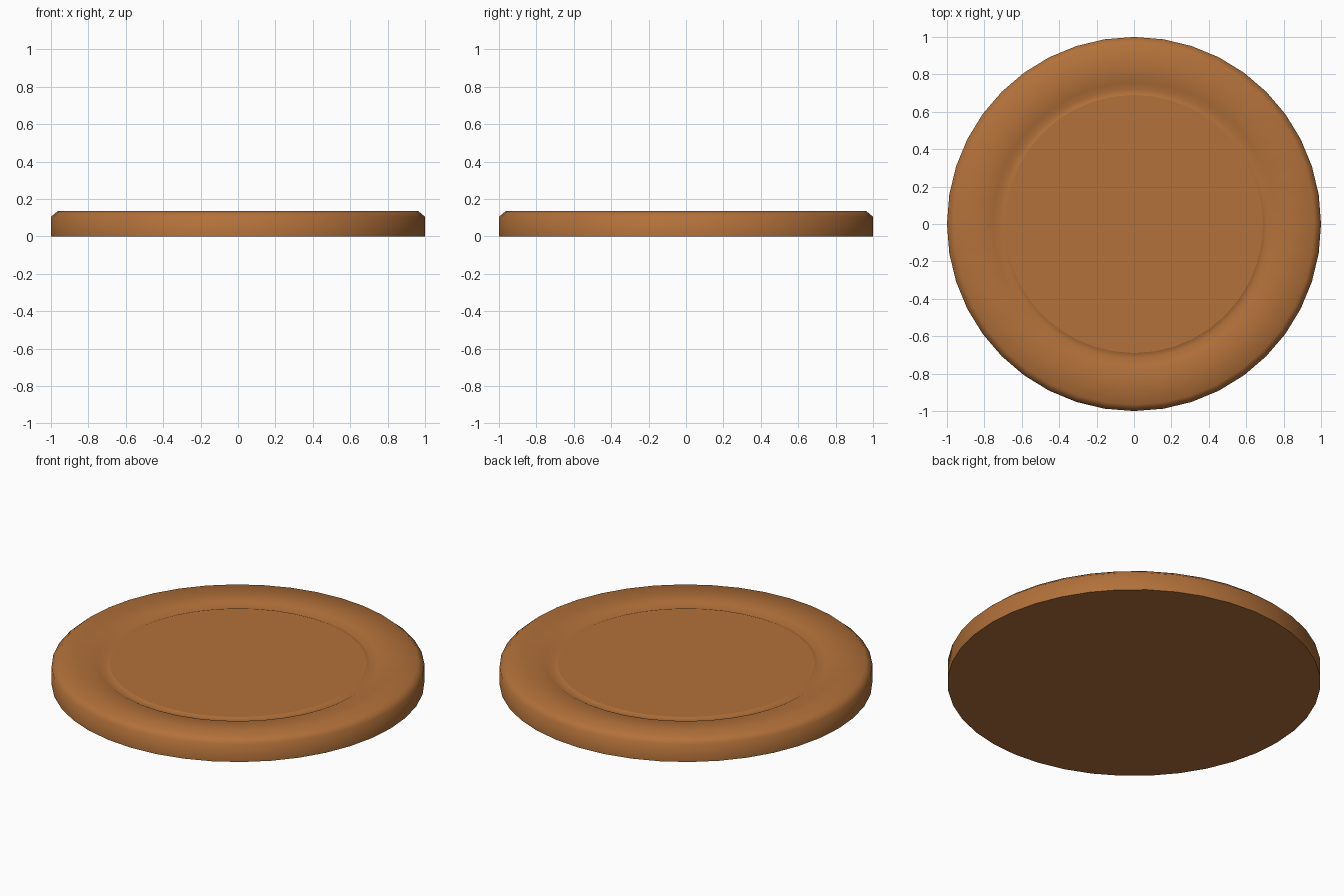
import bpy, bmesh, math

if "Cube" in bpy.data.objects:
    bpy.data.objects.remove(bpy.data.objects["Cube"])

SIDES = 40
# Lathe profile (radius, height): side wall, chamfered lip, dished rim, groove, centre disc
PROFILE = [(1.0, 0.0), (1.0, 0.105), (0.965, 0.135), (0.755, 0.128),
           (0.72, 0.110), (0.69, 0.121)]

bm = bmesh.new()
rings = []
for r, z in PROFILE:
    rings.append([bm.verts.new((r * math.cos(2 * math.pi * i / SIDES),
                                r * math.sin(2 * math.pi * i / SIDES), z))
                  for i in range(SIDES)])
for low, high in zip(rings, rings[1:]):
    for i in range(SIDES):
        j = (i + 1) % SIDES
        bm.faces.new((low[i], low[j], high[j], high[i]))
bm.faces.new(rings[-1])              # centre disc
bm.faces.new(rings[0][::-1])         # underside
for f in bm.faces:
    f.smooth = len(f.verts) == 4     # flat discs, smooth rim and wall

mesh = bpy.data.meshes.new("plate")
bm.to_mesh(mesh)
bm.free()
plate = bpy.data.objects.new("wooden_plate", mesh)
bpy.context.collection.objects.link(plate)

# Single warm wood colour
wood = bpy.data.materials.new("warm brown wood")
wood.diffuse_color = (0.448, 0.165, 0.042, 1.0)
wood.use_nodes = True
wood.node_tree.nodes["Principled BSDF"].inputs["Base Color"].default_value = wood.diffuse_color
mesh.materials.append(wood)
